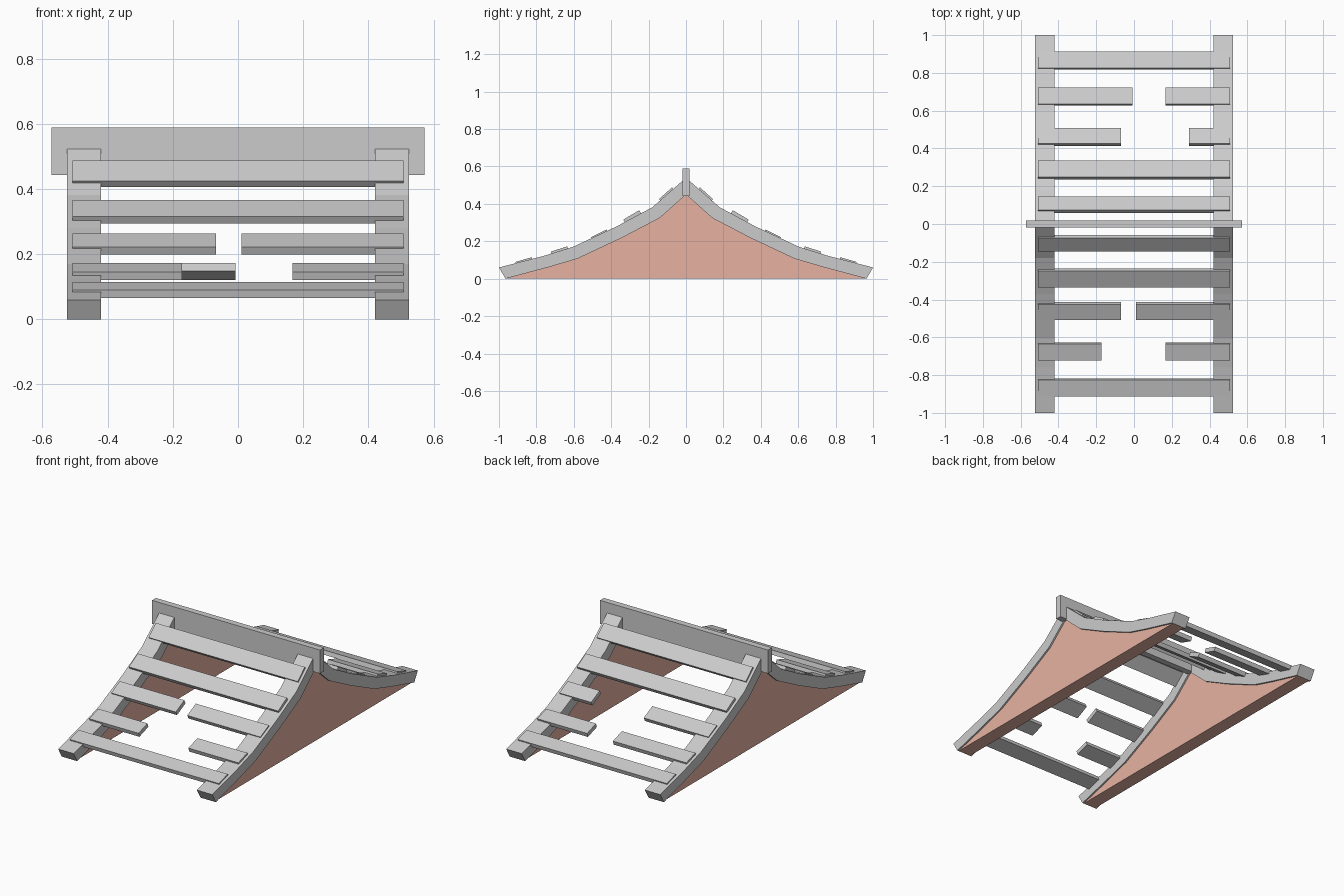
import bpy, bmesh
from mathutils import Vector

if "Cube" in bpy.data.objects:
    bpy.data.objects.remove(bpy.data.objects["Cube"])

# Curved roof slope as (distance from ridge, height)
UNDER = [(0, 0.45), (0.14, 0.325), (0.34, 0.22), (0.58, 0.107), (0.74, 0.06), (0.965, 0.0)]
OVER = [(0, 0.54), (0.18, 0.382), (0.37, 0.28), (0.605, 0.17), (0.757, 0.123), (1.0, 0.06)]


def make(name, profiles, x0, x1, mat=None):
    """Extrude side-view (y, z) polygons along x from x0 to x1, as one closed solid."""
    bm = bmesh.new()
    for prof in profiles:
        bm.faces.new([bm.verts.new((x0, y, z)) for y, z in prof])
    bmesh.ops.remove_doubles(bm, verts=bm.verts, dist=1e-5)
    geo = bmesh.ops.extrude_face_region(bm, geom=bm.faces[:], use_keep_orig=True)
    moved = [g for g in geo["geom"] if isinstance(g, bmesh.types.BMVert)]
    bmesh.ops.translate(bm, verts=moved, vec=(x1 - x0, 0, 0))
    bmesh.ops.recalc_face_normals(bm, faces=bm.faces)
    me = bpy.data.meshes.new(name)
    bm.to_mesh(me)
    bm.free()
    ob = bpy.data.objects.new(name, me)
    bpy.context.collection.objects.link(ob)
    if mat:
        me.materials.append(mat)
    return ob


def strips(lower, upper):
    """Quads between two curves, mirrored to both slopes with matching winding."""
    out = []
    for i in range(len(lower) - 1):
        quad = [lower[i], lower[i + 1], upper[i + 1], upper[i]]
        quad = [p for k, p in enumerate(quad) if p not in quad[:k]]
        out.append(quad)
        out.append([(-y, z) for y, z in reversed(quad)])
    return out


brown = bpy.data.materials.new("gable_brown")
brown.diffuse_color = (0.8, 0.45, 0.36, 1)
brown.use_nodes = True
brown.node_tree.nodes["Principled BSDF"].inputs["Base Color"].default_value = brown.diffuse_color

# Curved rafters and the gable walls beneath them
floor = [(y, 0.0) for y, z in UNDER]
for side, s in (("left", -1), ("right", 1)):
    make(side + "_rafters", strips(UNDER, OVER), s * 0.42, s * 0.525)
    make(side + "_gable_wall", strips(floor, UNDER), s * 0.43, s * 0.515, brown)

# Ridge beam
make("ridge_beam", [[(-0.019, 0.443), (0.019, 0.443), (0.019, 0.588), (-0.019, 0.588)]], -0.572, 0.572)

# Slats: upper edges of the top face, uphill then downhill
ROWS = [((0.075, 0.488), (0.145, 0.425)),
        ((0.25, 0.366), (0.335, 0.316)),
        ((0.425, 0.263), (0.508, 0.222)),
        ((0.635, 0.173), (0.722, 0.145)),
        ((0.825, 0.115), (0.912, 0.09))]
# Broken gaps keyed by (slope sign, row)
GAPS = {(-1, 2): (-0.068, 0.01), (-1, 3): (-0.172, 0.168),
        (1, 2): (-0.068, 0.29), (1, 3): (-0.008, 0.168)}
THICK = 0.026
for s, slope in ((-1, "front"), (1, "back")):
    for row, (a, b) in enumerate(ROWS):
        a, b = Vector(a), Vector(b)
        d = (b - a).normalized()
        n = Vector((-d.y, d.x)) * THICK
        prof = [(s * p.x, p.y) for p in (a, b, b - n, a - n)]
        name = f"{slope}_slat_{row + 1}"
        gap = GAPS.get((s, row))
        if gap:
            make(name + "_left", [prof], -0.508, gap[0])
            make(name + "_right", [prof], gap[1], 0.508)
        else:
            make(name, [prof], -0.508, 0.508)
